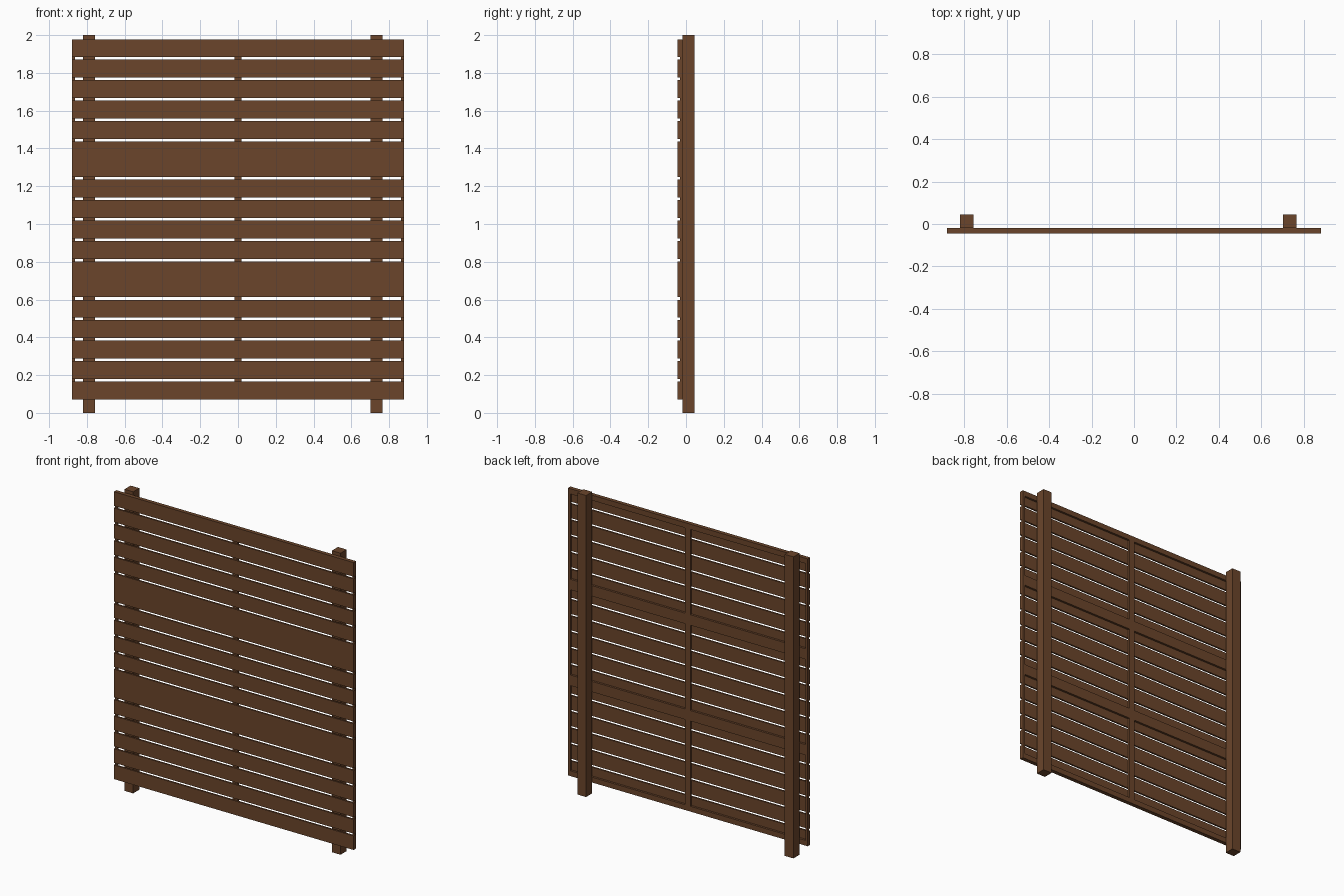
import bpy

cube = bpy.data.objects.get("Cube")
if cube:
    bpy.data.objects.remove(cube, do_unlink=True)

# Stained timber
wood = bpy.data.materials.new("brown_wood")
wood.use_nodes = True
colour = (0.147, 0.060, 0.024, 1)
wood.diffuse_color = colour
wood.node_tree.nodes["Principled BSDF"].inputs["Base Color"].default_value = colour


def box(name, x, y, z):
    """Add a box from (low, high) extents on each axis."""
    mid = [(a + b) / 2 for a, b in (x, y, z)]
    bpy.ops.mesh.primitive_cube_add(size=1, location=mid)
    ob = bpy.context.object
    ob.name = name
    ob.scale = [b - a for a, b in (x, y, z)]
    bpy.ops.object.transform_apply(location=False, rotation=False, scale=True)
    ob.data.materials.append(wood)
    return ob


HALF = 0.88                      # half the panel width
FRONT, MID, BACK = -0.045, -0.033, -0.019
BOTTOM, TOP = 0.072, 1.978
PANELS, SLATS = 3, 6
GAP = 0.015
RAIL, STILE = 0.035, 0.018

# Square posts behind the panels
box("right_post", (-0.82, -0.756), (BACK, 0.045), (0, 2))
box("left_post", (0.702, 0.766), (BACK, 0.045), (0, 2))

height = (TOP - BOTTOM) / PANELS
pitch = (height + GAP) / SLATS
for p in range(PANELS):
    low = BOTTOM + p * height
    high = low + height
    # Horizontal boards on the front
    for s in range(SLATS):
        z = low + s * pitch
        box("slat", (-HALF, HALF), (FRONT, MID), (z, z + pitch - GAP))
    # Backing frame with a centre batten
    box("bottom_rail", (-HALF, HALF), (MID, BACK), (low, low + RAIL))
    box("top_rail", (-HALF, HALF), (MID, BACK), (high - RAIL, high))
    inner = (low + RAIL, high - RAIL)
    box("right_stile", (-HALF, STILE - HALF), (MID, BACK), inner)
    box("left_stile", (HALF - STILE, HALF), (MID, BACK), inner)
    box("centre_batten", (-0.019, 0.019), (MID, BACK), inner)
